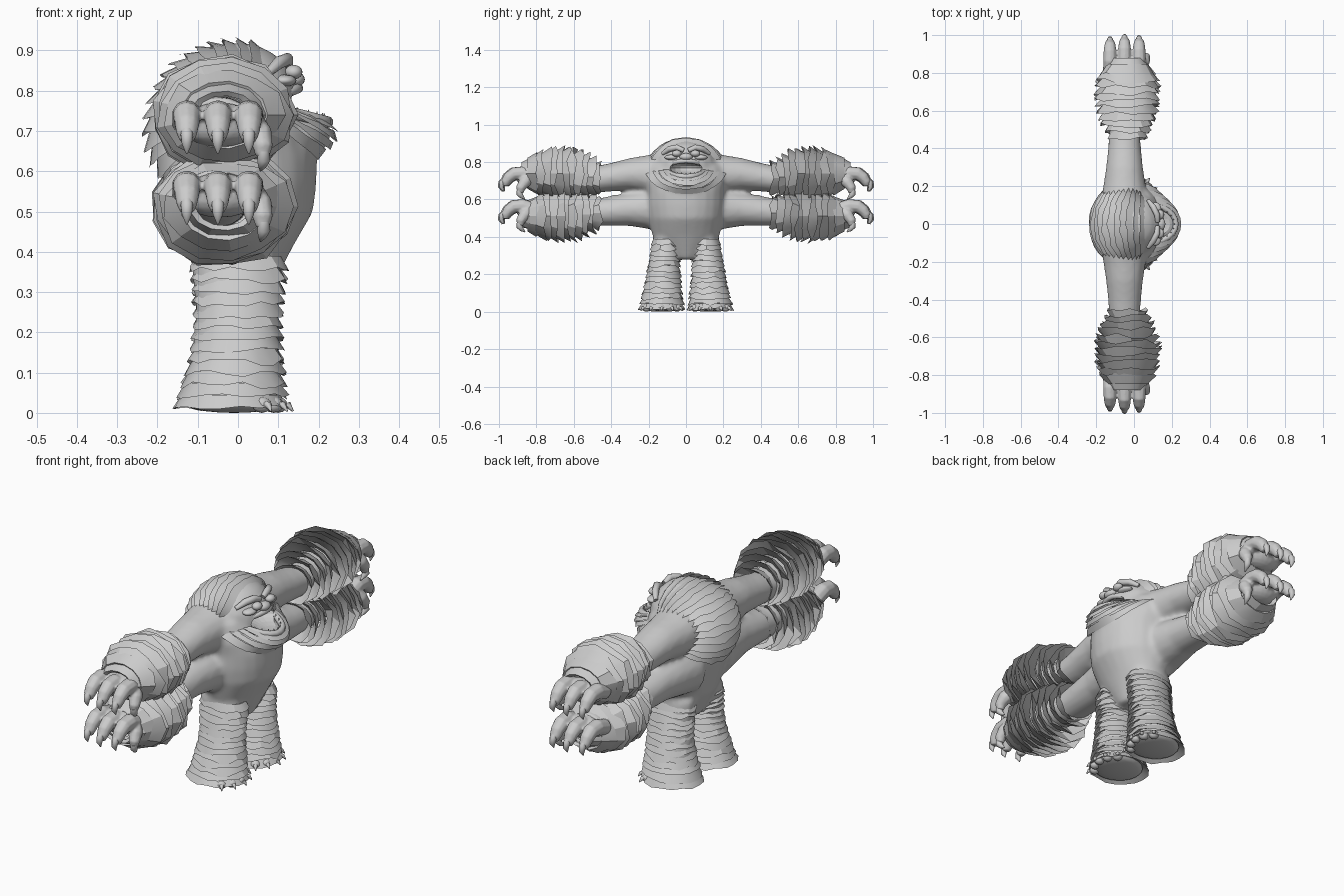
import bpy, bmesh, math, random
from mathutils import Vector, Matrix

random.seed(4)
if "Cube" in bpy.data.objects:
    bpy.data.objects.remove(bpy.data.objects["Cube"])

grey = bpy.data.materials.new("soft grey")
grey.use_nodes = True
grey.diffuse_color = (0.6, 0.6, 0.6, 1)
grey.node_tree.nodes["Principled BSDF"].inputs["Base Color"].default_value = (0.6, 0.6, 0.6, 1)
X, Y, Z = Vector((1, 0, 0)), Vector((0, 1, 0)), Vector((0, 0, 1))


def finish(name, bm, smooth=None):
    mesh = bpy.data.meshes.new(name)
    bm.to_mesh(mesh)
    bm.free()
    mesh.materials.append(grey)
    ob = bpy.data.objects.new(name, mesh)
    bpy.context.collection.objects.link(ob)
    if smooth:
        bpy.ops.object.select_all(action='DESELECT')
        ob.select_set(True)
        bpy.context.view_layer.objects.active = ob
        bpy.ops.object.shade_smooth_by_angle(angle=math.radians(smooth))
    return ob


def fuse(ob, voxel, rounds):
    """Melt overlapping solids into one smooth skin."""
    rm = ob.modifiers.new("fuse", 'REMESH')
    rm.mode, rm.voxel_size, rm.use_smooth_shade = 'VOXEL', voxel, True
    sm = ob.modifiers.new("soften", 'SMOOTH')
    sm.factor, sm.iterations = 0.5, rounds


def ring(bm, c, u, v, n, jag=0.0, along=None, length=0.0):
    """Elliptical ring of vertices, optionally ragged."""
    out = []
    for i in range(n):
        a = 2 * math.pi * i / n
        p = (u * math.cos(a) + v * math.sin(a)) * (1 + random.uniform(-jag, jag))
        if along:
            p = p + along * length * random.uniform(0.75, 1.25)
        out.append(bm.verts.new(Vector(c) + p))
    return out


def bridge(bm, a, b, closed=True):
    n = len(a)
    for i in range(n if closed else n - 1):
        j = (i + 1) % n
        bm.faces.new((a[i], a[j], b[j], b[i]))


def skin(bm, rings):
    """Closed solid through a row of rings."""
    for a, b in zip(rings, rings[1:]):
        bridge(bm, a, b)
    bm.faces.new(rings[0])
    bm.faces.new(rings[-1])
    bmesh.ops.recalc_face_normals(bm, faces=bm.faces[:])


def loft(bm, sections, u, v, n=16):
    skin(bm, [ring(bm, c, u * ru, v * rv, n) for c, ru, rv in sections])


def ball(bm, c, r, seg=20):
    m = Matrix.Translation(c) @ Matrix.Diagonal((*r, 1))
    bmesh.ops.create_uvsphere(bm, u_segments=seg, v_segments=seg // 2, radius=1, matrix=m)


def tube(bm, pts, radii, n=10):
    """Tapered tube that follows a bent path."""
    pts = [Vector(p) for p in pts]
    rings = []
    for i, p in enumerate(pts):
        d = (pts[min(i + 1, len(pts) - 1)] - pts[max(i - 1, 0)]).normalized()
        u = d.cross(X).normalized()
        rings.append(ring(bm, p, u * radii[i], d.cross(u) * radii[i], n))
    skin(bm, rings)


def lerp(table, t):
    """Interpolate rows whose first entry is the key."""
    for a, b in zip(table, table[1:]):
        if t <= b[0]:
            f = (t - a[0]) / (b[0] - a[0])
            return [p + (q - p) * f for p, q in zip(a[1:], b[1:])]
    return table[-1][1:]


# Fused smooth body: torso, head, arms and leg cores
bm = bmesh.new()
torso = [(.28, 0, .07, .07), (.34, 0, .1, .12), (.41, 0, .135, .18), (.5, .012, .175, .2),
         (.57, .005, .19, .21), (.64, 0, .197, .21), (.7, -.01, .187, .225), (.78, -.03, .16, .22),
         (.85, -.03, .09, .12)]
loft(bm, [((x, 0, z), rx, ry) for z, x, rx, ry in torso], X, Y, 24)
ball(bm, (0, 0, .77), (.155, .17, .15))
ball(bm, (.11, 0, .685), (.12, .13, .06))
upper = [(.1, .745, .13, .115), (.22, .735, .11, .1), (.3, .735, .098, .087), (.4, .72, .088, .076),
         (.5, .705, .08, .07), (.7, .715, .08, .075), (.84, .725, .09, .06)]
lower = [(.1, .55, .13, .125), (.22, .55, .11, .105), (.3, .548, .096, .09), (.4, .538, .088, .08),
         (.5, .53, .08, .072), (.7, .535, .08, .075), (.84, .545, .09, .06)]
leg = [(.01, .13, .105, .1), (.1, .13, .11, .095), (.25, .118, .095, .075), (.4, .1, .11, .075)]
for s in (1, -1):
    for arm in (upper, lower):
        loft(bm, [((-.05, s * y, z), rx, rz) for y, z, rx, rz in arm], X, Z)
    loft(bm, [((-.01, s * y, z), rx, ry) for z, y, rx, ry in leg], X, Y)
body = finish("body", bm, 60)
fuse(body, 0.012, 7)

# Open mouth cut into the face
bm = bmesh.new()
ball(bm, (.19, 0, .768), (.13, .098, .04))
cutter = finish("mouth_cutter", bm)
cutter.hide_render = True
cutter.hide_set(True)
cut = body.modifiers.new("mouth", 'BOOLEAN')
cut.object, cut.operation = cutter, 'DIFFERENCE'

# Face: brows, eyes, nose, lips and teeth
bm = bmesh.new()
for s in (1, -1):
    tube(bm, [(.125, s * .012, .862), (.122, s * .05, .878), (.102, s * .09, .87), (.075, s * .125, .845)],
         [.012, .016, .016, .01])
    ball(bm, (.138, s * .05, .846), (.022, .026, .018))
    ball(bm, (.115, s * .075, .825), (.03, .04, .015))
ball(bm, (.14, 0, .828), (.026, .035, .02))
finish("face_features", bm, 60)
arc = [math.pi * i / 12 for i in range(13)]
bm = bmesh.new()
for z, x, reach, peak, r in ((.764, .05, .1, .042, .012), (.758, .08, .142, -.036, .015)):
    tube(bm, [(x + reach * math.sin(a), -.1 * math.cos(a), z + peak * math.sin(a)) for a in arc], [r] * 13)
finish("lips", bm, 60)
bm = bmesh.new()
for a in arc[1:-1]:
    m = Matrix.Translation((.08 + .134 * math.sin(a), -.092 * math.cos(a), .764 - .03 * math.sin(a)))
    bmesh.ops.create_cone(bm, cap_ends=True, segments=6, radius1=.007, radius2=.001, depth=.02, matrix=m)
finish("teeth", bm)

# Beard: nested fur sheets hanging in a U below the mouth
bm = bmesh.new()
edges = [(.1, .035, .09, .222), (.125, .07, .085, .246), (.15, .095, .065, .243),
         (.18, .115, .04, .225), (.22, .14, .0, .195)]
for inner, outer in zip(edges, edges[1:]):
    rows = []
    for (w, h, side, front), back in ((inner, .006), (outer, -.004)):
        rows.append([bm.verts.new((side + (front - side) * math.sin(a) ** .8 - back if 0 < a < 3.1 else side,
                                   w * math.cos(a), .768 - h * math.sin(a) + random.uniform(-.003, .003)))
                     for a in arc])
    bridge(bm, rows[0], rows[1], False)
bmesh.ops.recalc_face_normals(bm, faces=bm.faces[:])
finish("beard", bm, 30)

# Mane: overlapping fur sheets fanned about a hinge in the neck
profile = [(60, .207, .2), (90, .212, .22), (130, .225, .232), (180, .24, .232), (205, .24, .21)]
bm = bmesh.new()
n = 18
for k in range(16):
    t = 62 + 143 * k / 15
    rows = []
    for edge, scale in ((0, .88), (20, 1.02)):
        row = []
        for i in range(n + 1):
            phi = math.pi * i / n
            rag = random.uniform(-.014, .014) if edge else 0
            a = math.radians(t + edge * (1 + 6 * rag) * (.3 + .7 * math.sin(phi)))
            r, w = lerp(profile, t)
            r *= (scale + rag) * math.sin(phi) ** .9 if 0 < i < n else 0
            row.append(bm.verts.new((r * math.cos(a), w * scale * math.cos(phi), .72 + r * math.sin(a))))
        rows.append(row)
    bridge(bm, rows[0], rows[1], False)
bmesh.ops.recalc_face_normals(bm, faces=bm.faces[:])
finish("mane", bm, 30)


# Ragged fur: stacked flared wedges, each with a closed underside
def fur(name, table, a, b, count, place, u, v, along, length, taper, n, jag):
    bm = bmesh.new()
    for k in range(count):
        t = a + (b - a) * k / (count - 1)
        *offset, ru, rv = lerp(table, t)
        c = Vector(place(t, *offset))
        collar = ring(bm, c, u * ru * taper, v * rv * taper, n)
        fringe = ring(bm, c, u * ru, v * rv, n, jag, along, length)
        lining = ring(bm, c + along * length * .2, u * ru * taper * .8, v * rv * taper * .8, n)
        bridge(bm, collar, fringe)
        bridge(bm, fringe, lining)
        bridge(bm, lining, collar)
    bmesh.ops.recalc_face_normals(bm, faces=bm.faces[:])
    return finish(name, bm, 25)


sleeve = [(.48, .09, .08), (.54, .12, .108), (.6, .155, .136), (.7, .18, .15), (.8, .172, .136),
          (.85, .145, .112), (.88, .115, .08)]
trouser = [(.045, -.018, .13, .146, .128), (.15, -.005, .124, .122, .108),
           (.26, 0, .118, .111, .092), (.39, .002, .108, .124, .08)]
for s, side in ((1, "left"), (-1, "right")):
    for zc, level, slope in ((.74, "upper", .2), (.512, "lower", -.12)):
        fur(f"{side}_{level}_arm_fur", sleeve, .51, .88, 12,
            lambda t: (-.035, s * t, zc - max(0, .64 - t) * slope),
            X, Z, Y * -s, .055, .74, 13, .06)
    fur(f"{side}_leg_fur", trouser, .045, .39, 13, lambda t, x, y: (x, s * y, t),
        X, Y, -Z, .034, .84, 18, .02)

    # Hands: palm fused with three hooked fingers and a thumb, plus short claws
    for z0, level in ((0, "upper"), (-.175, "lower")):
        bm = bmesh.new()
        ball(bm, (-.045, s * .84, .715 + z0), (.1, .065, .055))
        claws = bmesh.new()
        for x, reach in ((-.127, -.012), (-.05, 0), (.027, -.006)):
            path = [(.82, .72), (.88, .741), (.925, .738), (.955, .716), (.97, .692), (.973, .672)]
            tube(bm, [(x, s * (y + reach), z + z0) for y, z in path], [.038, .037, .035, .031, .026, .016])
            nail = [(.972, .71), (.988, .69), (.993, .668), (.983, .643)]
            tube(claws, [(x, s * (y + reach), z + z0) for y, z in nail], [.012, .016, .013, .002])
        thumb = [(.03, .84, .72), (.055, .865, .69), (.062, .885, .66), (.06, .886, .635)]
        tube(bm, [(x, s * y, z + z0) for x, y, z in thumb], [.036, .032, .025, .017])
        nail = [(.064, .892, .65), (.064, .89, .63), (.06, .877, .614), (.056, .86, .601)]
        tube(claws, [(x, s * y, z + z0) for x, y, z in nail], [.014, .017, .011, .002])
        fuse(finish(f"{side}_{level}_hand", bm, 60), .006, 1)
        finish(f"{side}_{level}_claws", claws, 60)

    # Foot with five clawed toes
    bm = bmesh.new()
    ball(bm, (-.01, s * .13, .022), (.12, .11, .022))
    for i in range(5):
        a = math.radians(-52 + 26 * i)
        d = Vector((math.cos(a), math.sin(a), 0))
        c = Vector((-.005, s * .13, .02)) + Vector((d.x * .104, d.y * .104, 0))
        ball(bm, c, (.024, .023, .02), 12)
        tube(bm, [c + d * .01, c + d * .026, c + d * .038 - Z * .016], [.012, .009, .002], 8)
    finish(f"{side}_foot", bm, 60)
